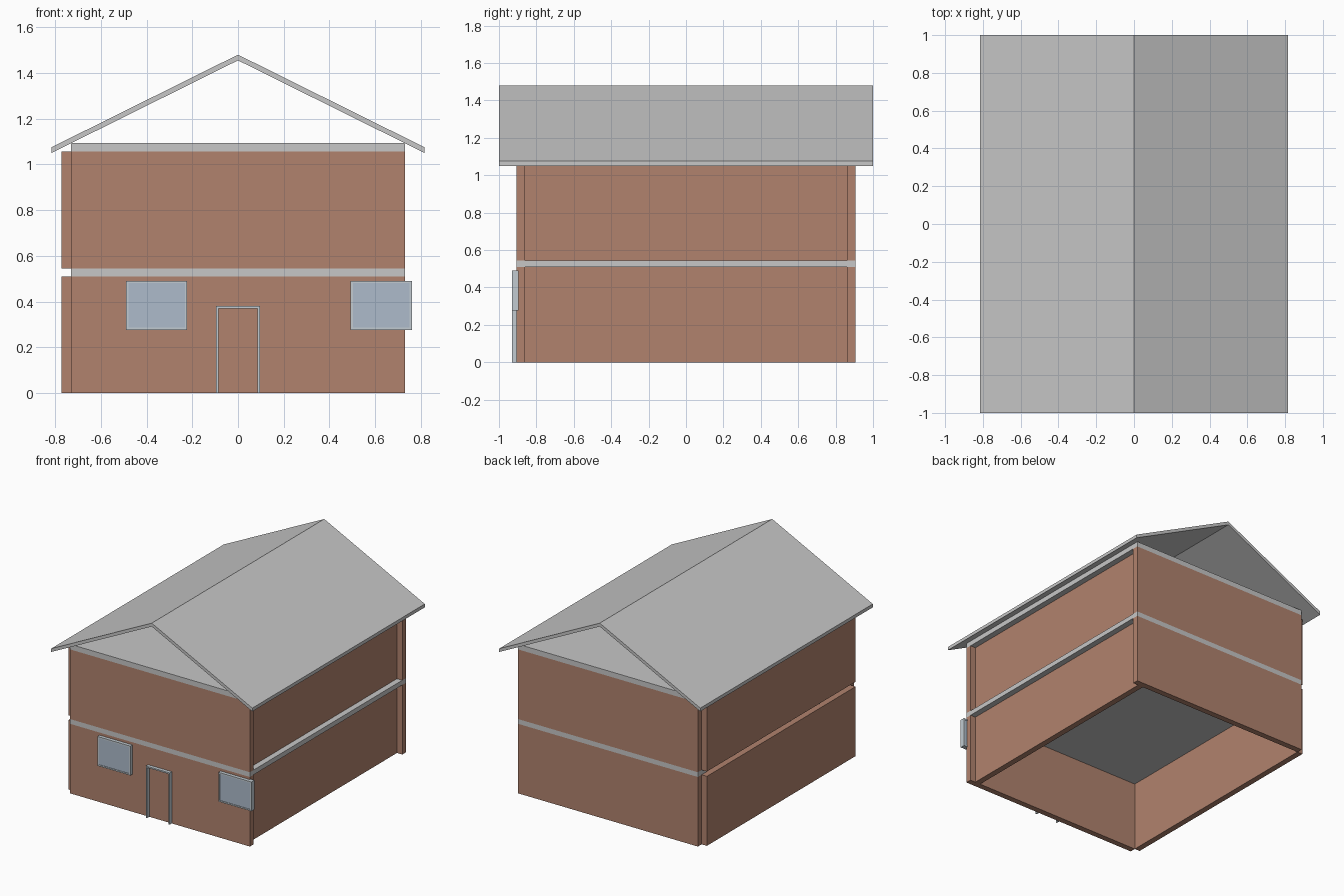
import bpy

if "Cube" in bpy.data.objects:
    bpy.data.objects.remove(bpy.data.objects["Cube"])


def material(name, rgb):
    m = bpy.data.materials.new(name)
    m.diffuse_color = (*rgb, 1)
    m.use_nodes = True
    m.node_tree.nodes["Principled BSDF"].inputs["Base Color"].default_value = m.diffuse_color
    return m


BRICK = material("brick", (0.44, 0.225, 0.155))
GREY = material("concrete_grey", (0.57, 0.57, 0.57))
FRAME = material("pale_frame", (0.54, 0.60, 0.64))
GLASS = material("window_glass", (0.42, 0.50, 0.60))


def mesh_object(name, verts, faces, mat):
    me = bpy.data.meshes.new(name)
    me.from_pydata(verts, [], faces)
    me.materials.append(mat)
    ob = bpy.data.objects.new(name, me)
    bpy.context.collection.objects.link(ob)
    return ob


def extrude_y(name, profile, y0, y1, mat):
    """Extrude a counter-clockwise (seen from the front) x-z profile along y."""
    n = len(profile)
    verts = [(x, y, z) for y in (y0, y1) for x, z in profile]
    faces = [tuple(range(n)), tuple(reversed(range(n, 2 * n)))]
    faces += [(i, i + n, (i + 1) % n + n, (i + 1) % n) for i in range(n)]
    return mesh_object(name, verts, faces, mat)


def box(name, x0, x1, y0, y1, z0, z1, mat):
    return extrude_y(name, [(x0, z0), (x1, z0), (x1, z1), (x0, z1)], y0, y1, mat)


W, D, T = 0.73, 0.905, 0.043      # half width, half depth, wall thickness

# Walls and the slab on top of them, storey by storey
for storey, z0, z1, slab_top in (("lower", 0, 0.51, 0.545), ("upper", 0.545, 1.056, 1.094)):
    box(storey + "_front_wall", -W, W, -D, -D + T, z0, z1, BRICK)
    box(storey + "_back_wall", -W, W, D - T, D, z0, z1, BRICK)
    # left wall stands outside the slab, right wall is set back under it
    box(storey + "_left_wall", -W - T, -W, -D + T, D - T, z0, z1, BRICK)
    box(storey + "_right_wall", W - 2 * T, W - T, -D + T, D - T, z0, z1, BRICK)
    box(storey + "_ceiling_slab", -W, W, -D, D, z1, slab_top, GREY)

# Gable roof, open at both ends
E, EAVE, RIDGE, RT = 0.816, 1.05, 1.455, 0.025
extrude_y("gable_roof", [(-E, EAVE), (0, RIDGE), (E, EAVE),
                         (E, EAVE + RT), (0, RIDGE + RT), (-E, EAVE + RT)], -1, 1, GREY)


def frame(name, x0, x1, z0, z1, y0, y1, w, sill):
    """Rectangular frame; without a sill it stands on two legs."""
    box(name + "_left_jamb", x0, x0 + w, y0, y1, z0, z1, FRAME)
    box(name + "_right_jamb", x1 - w, x1, y0, y1, z0, z1, FRAME)
    box(name + "_head", x0 + w, x1 - w, y0, y1, z1 - w, z1, FRAME)
    if sill:
        box(name + "_sill", x0 + w, x1 - w, y0, y1, z0, z0 + w, FRAME)


# Windows
for name, x0 in (("left_window", -0.489), ("right_window", 0.493)):
    x1 = x0 + 0.267
    frame(name, x0, x1, 0.276, 0.491, -0.93, -0.895, 0.01, True)
    box(name + "_glass", x0 + 0.01, x1 - 0.01, -0.926, -0.899, 0.286, 0.481, GLASS)

# Door frame
frame("door_frame", -0.096, 0.096, 0, 0.38, -0.93, -D, 0.01, False)
